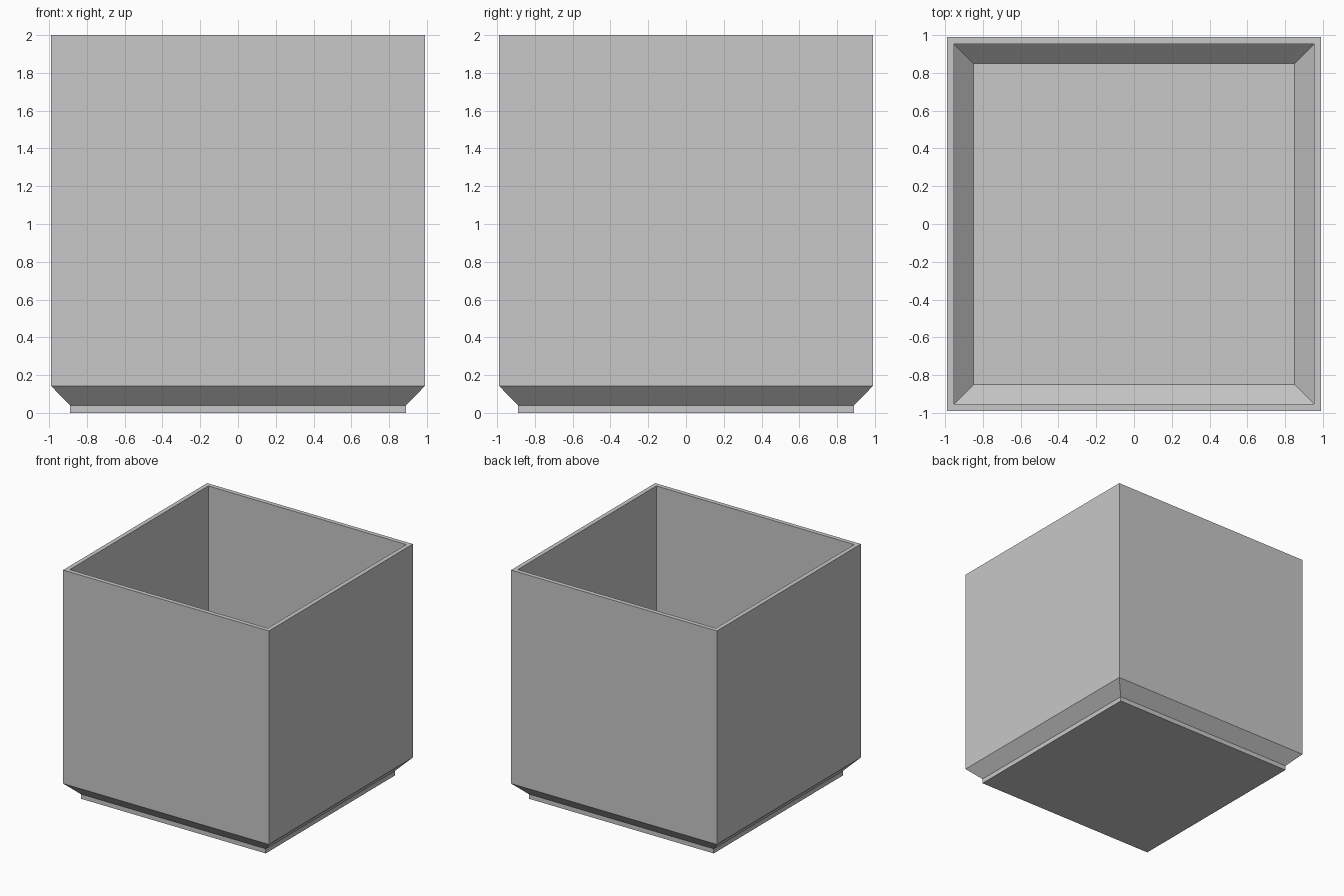
import bpy
import bmesh

if "Cube" in bpy.data.objects:
    bpy.data.objects.remove(bpy.data.objects["Cube"])

grey = bpy.data.materials.new("light grey")
grey.diffuse_color = (0.58, 0.58, 0.58, 1.0)
grey.use_nodes = True
grey.node_tree.nodes["Principled BSDF"].inputs["Base Color"].default_value = grey.diffuse_color

# Square rings as (half width, height): up the outside, over the rim, down the inside
PROFILE = [
    (0.89, 0.0), (0.89, 0.04), (0.99, 0.143), (0.99, 2.0),
    (0.952, 2.0), (0.952, 0.143), (0.85, 0.04),
]

bm = bmesh.new()
rings = [[bm.verts.new((sx * h, sy * h, z))
          for sx, sy in ((-1, -1), (1, -1), (1, 1), (-1, 1))]
         for h, z in PROFILE]

# Walls, chamfers and rim
for low, high in zip(rings, rings[1:]):
    for i in range(4):
        j = (i + 1) % 4
        bm.faces.new((low[i], low[j], high[j], high[i]))

# Underside and inner floor
bm.faces.new(rings[0][::-1])
bm.faces.new(rings[-1])
bmesh.ops.recalc_face_normals(bm, faces=bm.faces)

mesh = bpy.data.meshes.new("square_planter")
bm.to_mesh(mesh)
bm.free()
mesh.materials.append(grey)
planter = bpy.data.objects.new("square_planter", mesh)
bpy.context.collection.objects.link(planter)
